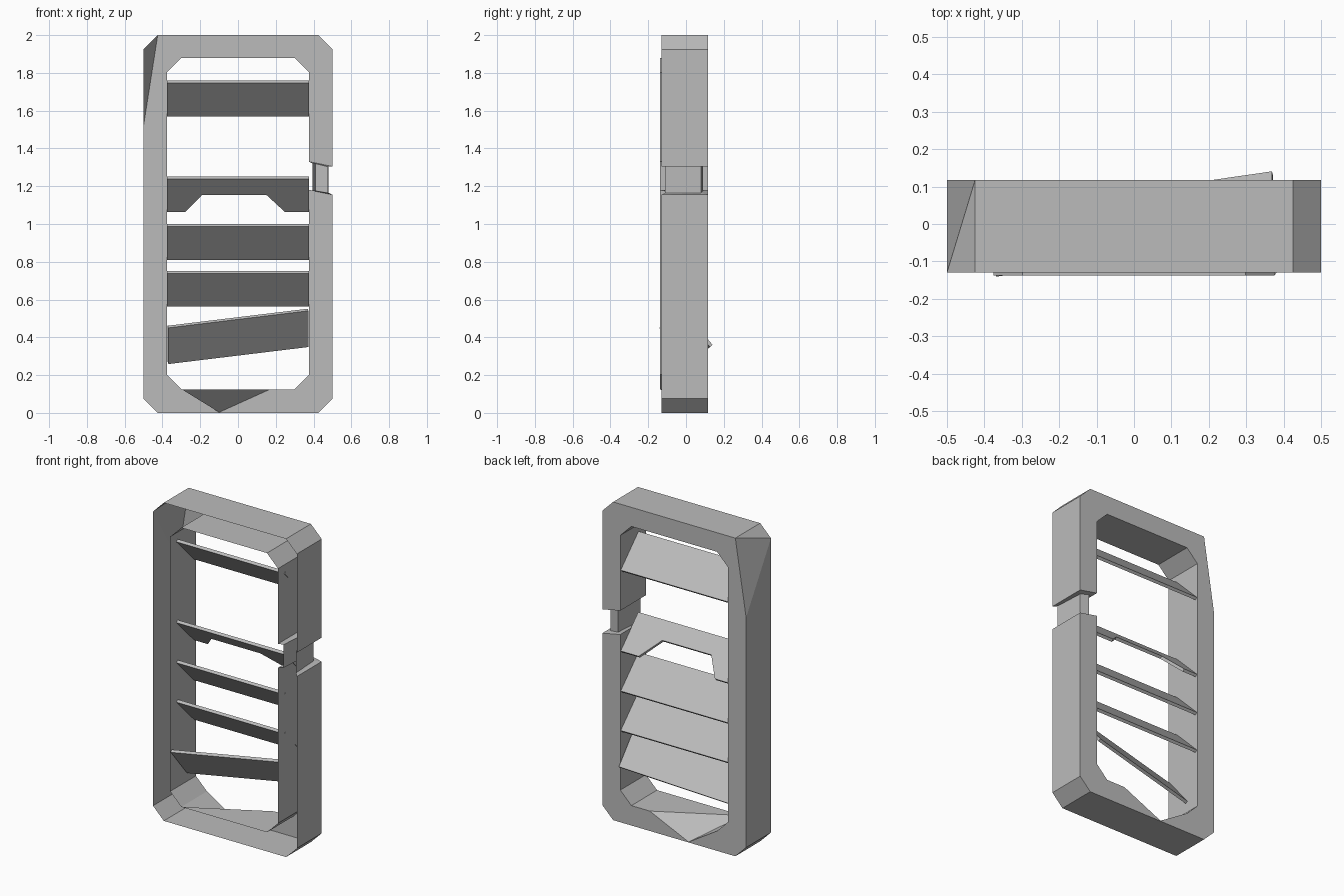
import bpy, bmesh, math
from mathutils import Matrix, Vector

cube = bpy.data.objects.get("Cube")
if cube:
    bpy.data.objects.remove(cube, do_unlink=True)

# One plain grey for the whole shutter
grey = bpy.data.materials.new("plain_grey")
grey.use_nodes = True
color = (0.5, 0.5, 0.5, 1)
grey.diffuse_color = color
grey.node_tree.nodes["Principled BSDF"].inputs["Base Color"].default_value = color


def add_object(name, bm):
    mesh = bpy.data.meshes.new(name)
    bm.to_mesh(mesh)
    bm.free()
    mesh.materials.append(grey)
    obj = bpy.data.objects.new(name, mesh)
    bpy.context.collection.objects.link(obj)
    return obj


FRONT, LIP, BACK = -0.13, -0.138, 0.117


def octagon(half_width, low, high, cut):
    """Chamfered rectangle, anticlockwise from the lower right corner."""
    w = half_width
    return [(w - cut, low), (w, low + cut), (w, high - cut), (w - cut, high),
            (cut - w, high), (-w, high - cut), (-w, low + cut), (cut - w, low)]


# Frame: an open-fronted channel swept round the octagon
outer = octagon(0.5, 0, 2, 0.075)
inner = octagon(0.375, 0.125, 1.88, 0.077)
stations = []
for (ox, oz), (ix, iz) in zip(outer, inner):
    stations.append([(ox, FRONT, oz), (ox, BACK, oz), (ix, BACK, iz), (ix, LIP, iz)])

# Crushed back corner at the upper right
stations[5][1] = (-0.5, BACK, 1.52)


# Broken neck in the left stile
def neck(z_in, z_out, crushed):
    if crushed:
        return [(0.48, -0.11, z_out), (0.47, 0.08, z_out),
                (0.41, 0.09, z_in), (0.395, -0.11, z_in)]
    return [(0.5, FRONT, z_out), (0.5, BACK, z_out),
            (0.375, BACK, z_in), (0.375, LIP, z_in)]


stations[2:2] = [neck(1.18, 1.155, False), neck(1.175, 1.165, True),
                 neck(1.32, 1.305, True), neck(1.33, 1.305, False)]

bm = bmesh.new()
rings = [[bm.verts.new(p) for p in s] for s in stations]
for a, b in zip(rings[:-1], rings[1:]):
    for k in range(3):
        bm.faces.new((a[k], b[k], b[k + 1], a[k + 1]))

# Bottom rail, with a V-shaped dent at its back inner edge
left, right = rings[0], rings[-1]
edge = bm.verts.new((0.17, BACK, 0.125))
tip = bm.verts.new((-0.1, BACK, 0.003))
for face in ((right[0], left[0], left[1], right[1]),
             (right[1], left[1], left[2], edge, tip, right[2]),
             (right[2], tip, right[3]), (tip, edge, right[3]),
             (edge, left[2], left[3], right[3])):
    bm.faces.new(face)
bmesh.ops.triangulate(bm, faces=[f for f in bm.faces if len(f.verts) > 3])
bmesh.ops.recalc_face_normals(bm, faces=bm.faces)
# The channel is open, so make its top wall decide which way is out
top = max(bm.faces, key=lambda f: f.calc_center_median().z)
if top.normal.z < 0:
    bmesh.ops.reverse_faces(bm, faces=bm.faces)
add_object("shutter_frame", bm)


# Slats: extruded flat outlines, tilted down towards the back
HALF, DEPTH, THICK = 0.377, 0.125, 0.018
whole = [(-HALF, -DEPTH), (HALF, -DEPTH), (HALF, DEPTH), (-HALF, DEPTH)]
chipped = whole[:3] + [(0.25, DEPTH), (0.15, -0.005), (-0.19, -0.005),
                       (-0.28, DEPTH)] + whole[3:]


def slat(name, outline, y, z, tilt=45, swing=0):
    bm = bmesh.new()
    face = bm.faces.new([bm.verts.new((u, v, -THICK / 2)) for u, v in outline])
    moved = bmesh.ops.extrude_face_region(bm, geom=[face])
    bmesh.ops.translate(bm, vec=Vector((0, 0, THICK)),
                        verts=[g for g in moved["geom"] if isinstance(g, bmesh.types.BMVert)])
    bmesh.ops.recalc_face_normals(bm, faces=bm.faces)
    place = (Matrix.Translation((0, y, z)) @ Matrix.Rotation(math.radians(-tilt), 4, "X")
             @ Matrix.Rotation(math.radians(-swing), 4, "Y"))
    bmesh.ops.transform(bm, matrix=place, verts=bm.verts)
    add_object(name, bm)


slat("top_slat", whole, 0.018, 1.665)
slat("chipped_slat", chipped, 0.018, 1.157)
slat("middle_slat", whole, 0.018, 0.905)
slat("lower_slat", whole, 0.018, 0.657)
slat("loose_slat", whole, 0.0, 0.405, tilt=50, swing=10.7)
